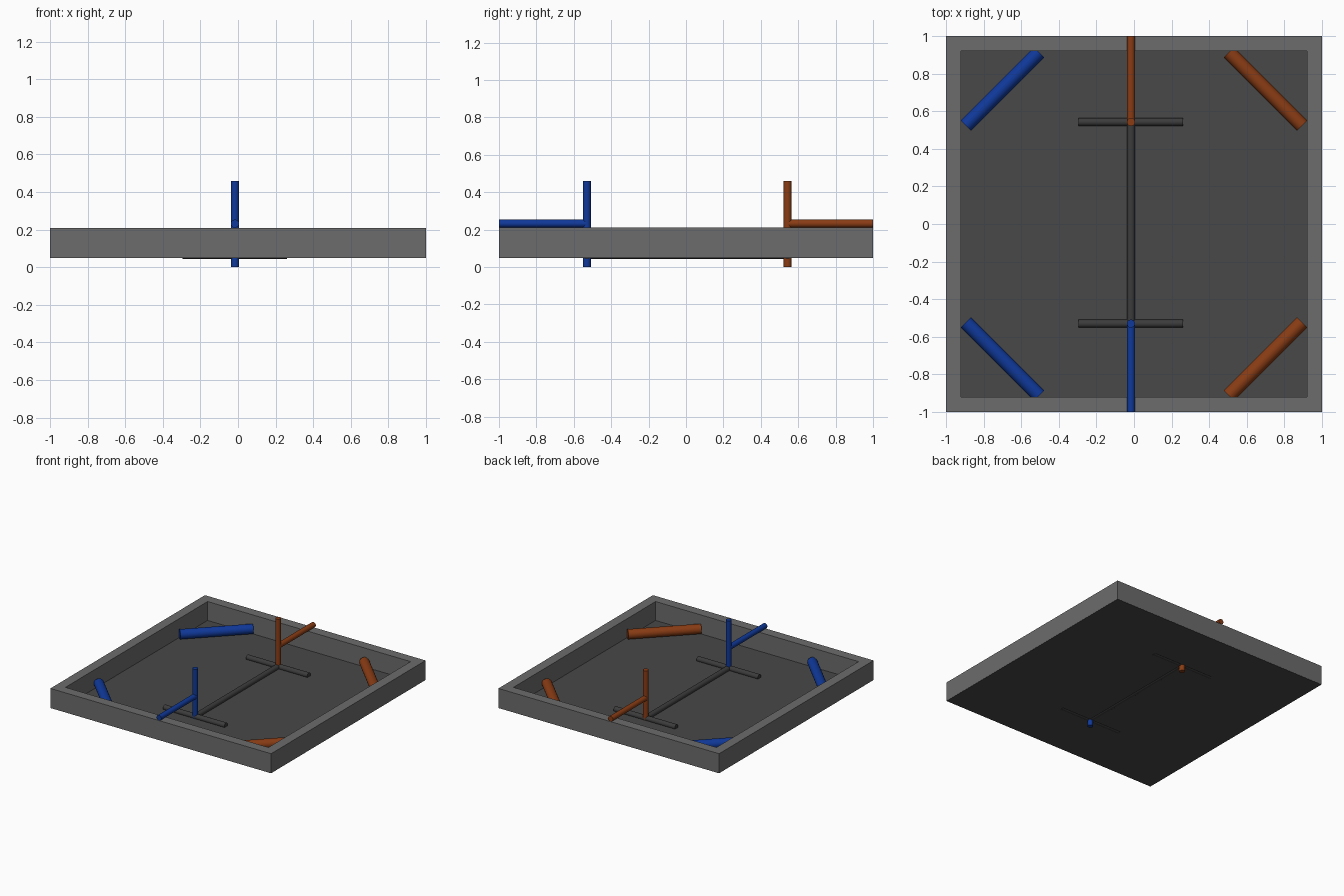
import bpy, math
from mathutils import Vector

if "Cube" in bpy.data.objects:
    bpy.data.objects.remove(bpy.data.objects["Cube"])


def material(name, r, g, b):
    m = bpy.data.materials.new(name)
    m.diffuse_color = (r, g, b, 1)
    m.use_nodes = True
    m.node_tree.nodes["Principled BSDF"].inputs["Base Color"].default_value = m.diffuse_color
    return m


WALL = material("wall_grey", 0.15, 0.15, 0.15)
FLOOR = material("floor_grey", 0.065, 0.065, 0.065)
ROD = material("rod_grey", 0.045, 0.045, 0.045)
BLUE = material("blue", 0.005, 0.04, 0.32)
ORANGE = material("orange", 0.25, 0.045, 0.007)


def box(name, lo, hi, mat):
    lo, hi = Vector(lo), Vector(hi)
    bpy.ops.mesh.primitive_cube_add(size=1, location=(lo + hi) / 2)
    ob = bpy.context.object
    ob.name = name
    ob.scale = hi - lo
    bpy.ops.object.transform_apply(location=False, rotation=False, scale=True)
    ob.data.materials.append(mat)


def rod(name, a, b, radius, mat):
    a, b = Vector(a), Vector(b)
    bpy.ops.mesh.primitive_cylinder_add(
        vertices=32, radius=radius, depth=(b - a).length, location=(a + b) / 2,
        rotation=(b - a).to_track_quat('Z', 'Y').to_euler())
    ob = bpy.context.object
    ob.name = name
    ob.data.materials.append(mat)
    bpy.ops.object.shade_smooth_by_angle(angle=math.radians(40))


# Tray: thin floor and four walls
IN = 0.92
Z0, Z1 = 0.05, 0.21
box("floor", (-IN, -IN, Z0), (IN, IN, 0.055), FLOOR)
box("floor_underside", (-0.999, -0.999, Z0 - 0.001), (0.999, 0.999, Z0 + 0.002), FLOOR)
box("front_wall", (-1, -1, Z0), (1, -IN, Z1), WALL)
box("back_wall", (-1, IN, Z0), (1, 1, Z1), WALL)
box("left_wall", (-1, -IN, Z0), (-IN, IN, Z1), WALL)
box("right_wall", (IN, -IN, Z0), (1, IN, Z1), WALL)

# Diagonal corner bars, blue on the left and orange on the right
h = 0.195
for sx, side, mat in ((-1, "left", BLUE), (1, "right", ORANGE)):
    for sy, end in ((-1, "front"), (1, "back")):
        cx, cy = sx * 0.70, sy * 0.718
        rod(f"{end}_{side}_corner_bar", (cx - sx * h, cy + sy * h, 0.1),
            (cx + sx * h, cy - sy * h, 0.1), 0.038, mat)

# Post, arm and cross rod at each end
X, R = -0.016, 0.0215
for y, edge, end, mat in ((-0.53, -1, "front", BLUE), (0.543, 1, "back", ORANGE)):
    rod(f"{end}_post", (X, y, 0), (X, y, 0.46), R, mat)
    rod(f"{end}_arm", (X, y, 0.232), (X, edge, 0.232), R, mat)
    rod(f"{end}_cross_rod", (X - 0.278, y, 0.065), (X + 0.278, y, 0.065), R, ROD)

# Long floor rod joining the two posts
rod("centre_rod", (X, -0.53, 0.065), (X, 0.543, 0.065), R, ROD)
